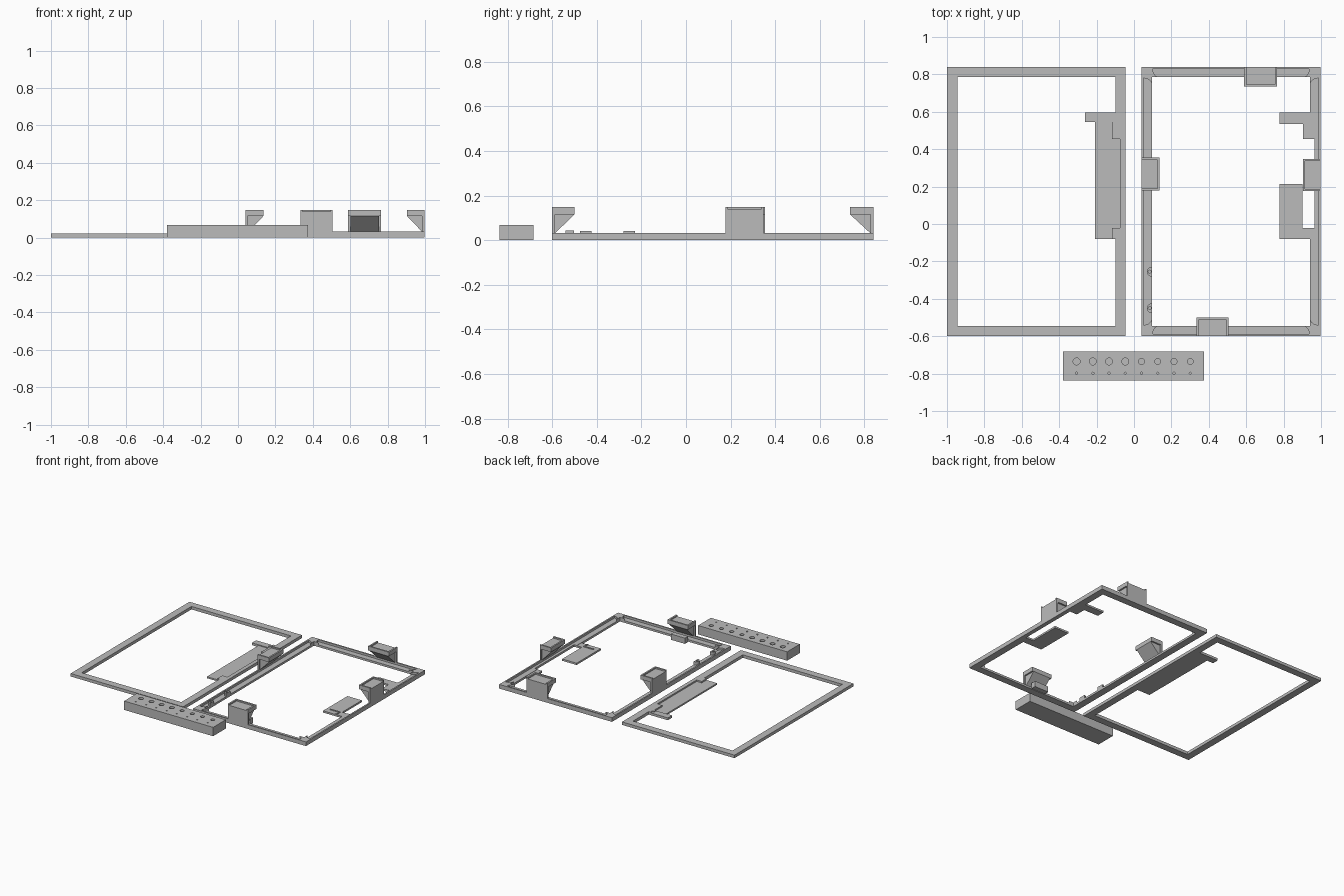
import bpy, bmesh, math
from mathutils import Matrix, Vector

if "Cube" in bpy.data.objects:
    bpy.data.objects.remove(bpy.data.objects["Cube"])

grey = bpy.data.materials.new("plain grey")
grey.diffuse_color = (0.5, 0.5, 0.5, 1)
grey.use_nodes = True
grey.node_tree.nodes["Principled BSDF"].inputs["Base Color"].default_value = grey.diffuse_color


def finish(name, bm, matrix=None):
    bmesh.ops.recalc_face_normals(bm, faces=bm.faces)
    if matrix:
        bm.transform(matrix)
    me = bpy.data.meshes.new(name)
    bm.to_mesh(me)
    bm.free()
    me.materials.append(grey)
    ob = bpy.data.objects.new(name, me)
    bpy.context.collection.objects.link(ob)
    return ob


def prism(name, loops, z0, z1, matrix=None):
    """Extrude an outline (first loop) with optional holes (other loops)."""
    bm = bmesh.new()
    edges = []
    for loop in loops:
        vs = [bm.verts.new((x, y, z0)) for x, y in loop]
        edges += [bm.edges.new((vs[i - 1], vs[i])) for i in range(len(vs))]
    bmesh.ops.triangle_fill(bm, edges=edges, use_beauty=True, normal=(0, 0, 1))
    ext = bmesh.ops.extrude_face_region(bm, geom=bm.faces[:])
    for v in ext["geom"]:
        if isinstance(v, bmesh.types.BMVert):
            v.co.z = z1
    bmesh.ops.dissolve_limit(bm, angle_limit=0.01, verts=bm.verts[:], edges=bm.edges[:])
    return finish(name, bm, matrix)


def rect(x0, y0, x1, y1):
    return [(x0, y0), (x1, y0), (x1, y1), (x0, y1)]


def circle(x, y, r, n=20):
    return [(x + r * math.cos(2 * math.pi * i / n), y + r * math.sin(2 * math.pi * i / n))
            for i in range(n)]


Y0, Y1, IY0, IY1 = -0.60, 0.84, -0.545, 0.785

# Left flat frame, its inner edge notched beside the thin shelf
prism("flat_frame", [
    rect(-1.0, Y0, -0.045, Y1),
    [(-0.945, IY0), (-0.1, IY0), (-0.1, -0.08), (-0.118, -0.08), (-0.118, -0.022), (-0.075, -0.022),
     (-0.075, 0.455), (-0.118, 0.455), (-0.118, 0.595), (-0.1, 0.595), (-0.1, IY1), (-0.945, IY1)],
], 0, 0.023)
prism("flat_frame_shelf", [[(-0.208, -0.08), (-0.118, -0.08), (-0.118, -0.022), (-0.075, -0.022),
                            (-0.075, 0.455), (-0.118, 0.455), (-0.118, 0.545), (-0.208, 0.545)]], 0, 0.012)
prism("flat_frame_arm", [rect(-0.263, 0.545, -0.118, 0.595)], 0, 0.018)
prism("flat_frame_arm_pin", [circle(-0.118, 0.565, 0.014)], 0.01, 0.026)

# Right frame: low floor, thin outer lip, raised corners
X0, X1, IX0, IX1 = 0.04, 0.997, 0.095, 0.942
FLOOR, TOP = 0.016, 0.032
prism("clip_frame_floor", [
    rect(X0, Y0, X1, Y1),
    [(IX0, IY0), (IX1, IY0), (IX1, -0.022), (0.965, -0.022), (0.965, 0.455), (IX1, 0.455),
     (IX1, IY1), (IX0, IY1)],
], 0, FLOOR)
prism("clip_frame_lip", [rect(X0, Y0, X1, Y1), rect(X0 + .011, Y0 + .011, X1 - .011, Y1 - .011)],
      FLOOR, TOP)
arc = [(0.095 - 0.035 * math.cos(a), 0.011 + 0.044 * math.sin(a))
       for a in (i * math.pi / 10 for i in range(6))]
corner = [(0, 0), (0.06, 0)] + arc + [(0.055, 0.055)] + [(y, x) for x, y in reversed(arc)] + [(0, 0.06)]
for name, cx, cy, sx, sy in (("front_left", X0, Y0, 1, 1), ("front_right", X1, Y0, -1, 1),
                             ("back_left", X0, Y1, 1, -1), ("back_right", X1, Y1, -1, -1)):
    prism("corner_" + name, [[(cx + sx * x, cy + sy * y) for x, y in corner]], FLOOR, TOP)

# Small half-round bosses on the left bar
for i, y in enumerate((-0.255, -0.45)):
    half = [(0.095 - 0.026 * math.sin(a), y + 0.026 * math.cos(a))
            for a in (k * math.pi / 10 for k in range(11))]
    prism(f"boss_{i}", [half, circle(0.084, y, 0.008, 12)], FLOOR, 0.04)

# Thin shelves on the right bar and the stop under the front clip
prism("upper_shelf", [[(0.778, 0.535), (0.903, 0.535), (0.903, 0.455), (0.965, 0.455),
                       (0.965, 0.595), (0.778, 0.595)]], 0, 0.014)
prism("lower_shelf", [[(0.778, -0.08), (0.95, -0.08), (0.95, -0.022), (0.9, -0.022),
                       (0.9, 0.215), (0.778, 0.215)]], 0, 0.014)
prism("lower_shelf_rib", [[(0.81, -0.04), (0.885, -0.04), (0.885, -0.08), (0.893, -0.08),
                           (0.893, -0.032), (0.81, -0.032)]], 0.01, 0.02)
prism("front_stop", [rect(0.36, -0.54, 0.48, -0.502)], 0, 0.044)


# Clips: outer wall, sloped wedge, tray with a rim open to the outside
def clip(side, x, y, angle, w, d):
    m = Matrix.Translation((x, y, 0)) @ Matrix.Rotation(angle, 4, 'Z')
    h, t = w / 2, 0.012
    prism(side + "_clip_wall", [rect(-h, 0, h, t)], 0, 0.116, m)
    prism(side + "_clip_tray", [rect(-h, 0, h, d)], 0.116, 0.138, m)
    prism(side + "_clip_rim", [[(-h, 0), (-h + t, 0), (-h + t, d - t), (h - t, d - t), (h - t, 0),
                                (h, 0), (h, d), (-h, d)]], 0.138, 0.148, m)
    # wedge profile (depth, height) extruded across the clip
    bm = bmesh.new()
    f = bm.faces.new([bm.verts.new((-h + t, v, z)) for v, z in ((t, 0.03), (d, 0.116), (t, 0.116))])
    ext = bmesh.ops.extrude_face_region(bm, geom=[f])
    vs = [g for g in ext["geom"] if isinstance(g, bmesh.types.BMVert)]
    bmesh.ops.translate(bm, verts=vs, vec=Vector((w - 2 * t, 0, 0)))
    finish(side + "_clip_wedge", bm, m)


clip("front", 0.42, Y0, 0, 0.172, 0.1)
clip("back", 0.677, Y1, math.pi, 0.176, 0.105)
clip("left", X0, 0.267, -math.pi / 2, 0.176, 0.097)
clip("right", X1, 0.262, math.pi / 2, 0.172, 0.094)

# Drilled block with a row of sized holes and a row of small ones
holes = []
for i in range(8):
    hx = -0.307 + i * 0.0868
    holes.append(circle(hx, -0.735, 0.0185 if i < 4 else 0.0155))
    holes.append(circle(hx, -0.798, 0.006, 10))
prism("drilled_block_top", [rect(-0.38, -0.837, 0.375, -0.683)] + holes, 0.02, 0.068)
prism("drilled_block_base", [rect(-0.38, -0.837, 0.375, -0.683)], 0, 0.02)
